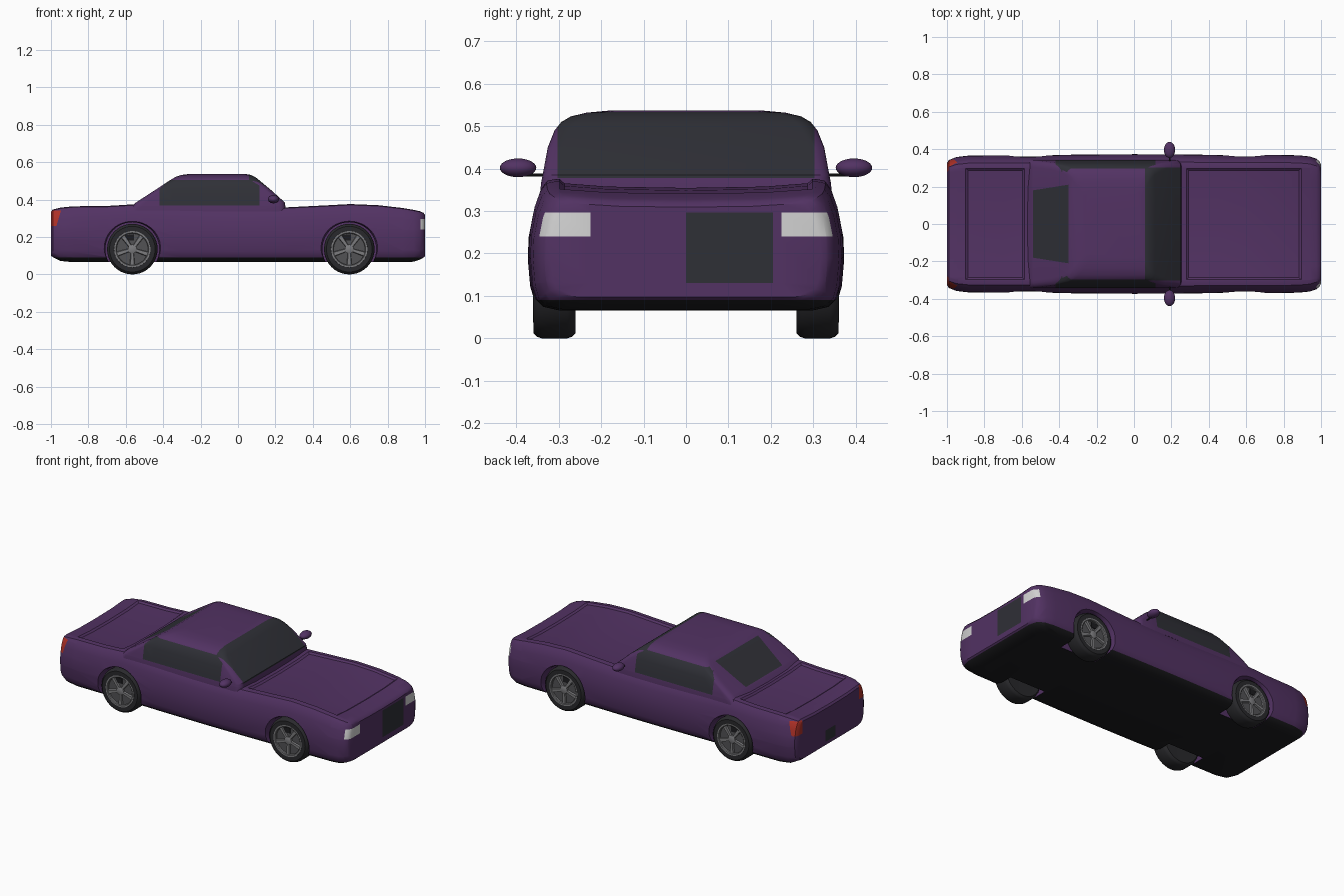
import bpy, bmesh, math
from mathutils import Vector

cube = bpy.data.objects.get("Cube")
if cube:
    bpy.data.objects.remove(cube, do_unlink=True)


def material(name, r, g, b):
    m = bpy.data.materials.new(name)
    m.use_nodes = True
    m.diffuse_color = (r, g, b, 1)
    node = next(n for n in m.node_tree.nodes if n.type == 'BSDF_PRINCIPLED')
    node.inputs["Base Color"].default_value = (r, g, b, 1)
    node.inputs["Roughness"].default_value = 0.6
    return m


purple = material("purple_paint", .085, .032, .125)
glass = material("dark_glass", .028, .029, .037)
black = material("black_trim", .012, .012, .014)
rubber = material("tyre_rubber", .022, .022, .025)
white = material("lamp_white", .65, .65, .65)
red = material("lamp_red", .42, .03, .02)
metal = material("wheel_metal", .2, .2, .21)
dark_metal = material("dark_metal", .085, .085, .09)


def loft(bm, rings):
    """Skin closed rings of equal length and cap both ends."""
    loops = [[bm.verts.new(p) for p in ring] for ring in rings]
    n = len(loops[0])
    for a, b in zip(loops, loops[1:]):
        for i in range(n):
            j = (i + 1) % n
            bm.faces.new((a[i], a[j], b[j], b[i]))
    bm.faces.new(loops[0])
    bm.faces.new(loops[-1])
    bmesh.ops.recalc_face_normals(bm, faces=bm.faces[:])


def cut(bm, co, no, test=lambda c: True):
    """Add an edge line where a plane crosses the faces that pass the test."""
    faces = [f for f in bm.faces if test(f.calc_center_median())]
    geom = set(faces)
    for f in faces:
        geom.update(f.edges)
        geom.update(f.verts)
    bmesh.ops.bisect_plane(bm, geom=list(geom), plane_co=co, plane_no=no, dist=1e-5)


def finish(bm, name, *mats):
    mesh = bpy.data.meshes.new(name)
    bm.normal_update()
    bm.to_mesh(mesh)
    bm.free()
    for m in mats:
        mesh.materials.append(m)
    ob = bpy.data.objects.new(name, mesh)
    bpy.context.collection.objects.link(ob)
    return ob


def smooth(ob, angle=32):
    bpy.ops.object.select_all(action='DESELECT')
    ob.select_set(True)
    bpy.context.view_layer.objects.active = ob
    bpy.ops.object.shade_smooth_by_angle(angle=math.radians(angle))


def lathe(bm, profile, cx, cz, side, steps=40):
    """Revolve (radius, y) points about a sideways axis."""
    turns = [2 * math.pi * i / steps for i in range(steps)]
    loft(bm, [[(cx + r * math.cos(a), side * y, cz + r * math.sin(a)) for a in turns]
              for r, y in profile])


# Body shell: one half section swept through stations of x, half width, bottom, top
half = [(.8, 0), (.91, .03), (.96, .09), (.985, .2), (1, .42), (.995, .6), (.965, .8),
        (.93, .92), (.89, .985), (.83, 1), (.5, .97)]
section = [(0, 0)] + half + [(0, .96)] + [(-f, t) for f, t in reversed(half)]
stations = [(-1, .325, .1, .335), (-.99, .342, .092, .347), (-.95, .358, .072, .357),
            (-.88, .366, .065, .364), (-.7, .367, .065, .366), (-.55, .366, .065, .375),
            (-.3, .371, .065, .362), (0, .373, .065, .353), (.25, .372, .065, .358),
            (.45, .369, .065, .368), (.6, .368, .065, .376), (.75, .37, .065, .37),
            (.88, .367, .065, .355), (.94, .361, .068, .345), (.975, .349, .08, .337),
            (.992, .335, .09, .329), (1, .318, .097, .318)]
bm = bmesh.new()
loft(bm, [[(x, f * w, zb + t * (zt - zb)) for f, t in section] for x, w, zb, zt in stations])

# Edge lines for floor, lamps, grille and number plate
nose = lambda c: c.x > .9
tail = lambda c: c.x < -.9
cut(bm, (0, 0, .09), (0, 0, 1))
for z in (.13, .24, .297):
    cut(bm, (0, 0, z), (0, 0, 1), nose)
for y in (-.33, -.225, 0, .205, .225, .33):
    cut(bm, (0, y, 0), (0, 1, 0), nose)
for z in (.12, .19, .26, .342):
    cut(bm, (0, 0, z), (0, 0, 1), tail)
for y in (-.28, -.05, .05, .28):
    cut(bm, (0, y, 0), (0, 1, 0), tail)
cut(bm, (-.945, 0, .345), (1, 0, -.3), tail)

for f in bm.faces:
    c = f.calc_center_median()
    if c.z < .09:
        f.material_index = 1
    elif c.x > .97 and .24 < c.z < .297 and abs(c.y) > .225:
        f.material_index = 2
    elif c.x > .995 and .13 < c.z < .297 and 0 < c.y < .205:
        f.material_index = 3
    elif .26 < c.z < .342 and abs(c.y) > .28 and c.x < -.945 + .3 * (c.z - .345):
        f.material_index = 4
    elif c.x < -.995 and .12 < c.z < .19 and abs(c.y) < .05:
        f.material_index = 3

# Recessed bonnet and boot panels
for x0, x1 in ((.28, .895), (-.9, -.585)):
    top = lambda c: c.z > .31 and x0 - .3 < c.x < x1 + .2
    for x in (x0, x1):
        cut(bm, (x, 0, 0), (1, 0, 0), top)
    for y in (-.298, .298):
        cut(bm, (0, y, 0), (0, 1, 0), top)
    bm.normal_update()
    panel = [f for f in bm.faces if f.normal.z > .7 and x0 < f.calc_center_median().x < x1
             and abs(f.calc_center_median().y) < .298]
    bmesh.ops.inset_region(bm, faces=panel, thickness=.012, depth=-.009, use_even_offset=True)
body = finish(bm, "body", purple, black, white, glass, red)

# Wheel arches with a flared lip
axles = (-.565, .595)
hub_z = .135
for cx in axles:
    for side in (-1, 1):
        bm = bmesh.new()
        lathe(bm, [(.144, .22), (.144, .345), (.164, .4)], cx, hub_z, side, 48)
        cutter = finish(bm, "arch_cutter", purple)
        cutter.hide_render = True
        mod = body.modifiers.new("arch", 'BOOLEAN')
        mod.operation = 'DIFFERENCE'
        mod.solver = 'EXACT'
        mod.object = cutter
        bpy.context.view_layer.objects.active = body
        bpy.ops.object.modifier_apply(modifier=mod.name)
        bpy.data.objects.remove(cutter, do_unlink=True)
smooth(body)


# Cabin: rounded rectangles stacked by height, rear x, front x, half width
def rounded(z, xr, xf, w, r=.035):
    ring = []
    for i, (x, y) in enumerate(((xf, w), (xr, w), (xr, -w), (xf, -w))):
        cx, cy = x - math.copysign(r, x - (xr + xf) / 2), y - math.copysign(r, y)
        for k in range(5):
            a = math.radians(90 * i + 22.5 * k)
            ring.append((cx + r * math.cos(a), cy + r * math.sin(a), z))
    return ring


levels = [(.335, -.59, .255, .344), (.365, -.567, .253, .342), (.385, -.545, .25, .338),
          (.45, -.445, .178, .326), (.49, -.385, .13, .31), (.51, -.353, .106, .294),
          (.523, -.33, .088, .272), (.532, -.3, .068, .235), (.537, -.26, .04, .18)]
bm = bmesh.new()
loft(bm, [rounded(*level) for level in levels])

# Window edge lines
for x in (-.54, -.42, -.35, .06, .115):
    cut(bm, (x, 0, 0), (1, 0, 0))
for z in (.368, .378, .505):
    cut(bm, (0, 0, z), (0, 0, 1))
for s in (-1, 1):
    cut(bm, (0, .303 * s, 0), (0, 1, 0), lambda c: c.x > .06)
    cut(bm, (-.54, .18 * s, 0), (.16, -s, 0), lambda c: c.x < -.35)
cut(bm, (-.42, 0, .455), (1, 0, -1), lambda c: abs(c.y) > .27)
cut(bm, (.115, 0, .475), (.6, 0, 1), lambda c: abs(c.y) > .27)
for f in bm.faces:
    c = f.calc_center_median()
    windscreen = c.x > .06 and abs(c.y) < .303 and c.z > .378
    rear = -.54 < c.x < -.35 and abs(c.y) < .18 + .16 * (c.x + .54) and c.z > .36
    side = (-.42 < c.x < .115 and .368 < c.z < .505 and abs(c.y) > .28
            and c.z - .455 < c.x + .42 and c.z - .475 < .6 * (.115 - c.x))
    f.material_index = int(windscreen or rear or side)
smooth(finish(bm, "cabin", purple, glass))

# Wheels and door mirrors on both sides
for side, label in ((-1, "right"), (1, "left")):
    for cx, end in zip(axles, ("rear", "front")):
        def part(name, mat, profile):
            bm = bmesh.new()
            lathe(bm, profile, cx, hub_z, side)
            smooth(finish(bm, f"{end}_{label}_{name}", mat))

        part("tyre", rubber, [(.09, .262), (.122, .26), (.131, .268), (.135, .28), (.135, .34),
                              (.131, .352), (.122, .36), (.096, .36), (.09, .345)])
        part("rim_dish", dark_metal, [(.092, .335), (.09, .347)])
        part("rim_lip", metal, [(.084, .34), (.084, .357), (.088, .361), (.097, .361),
                                (.099, .355), (.097, .34), (.084, .34)])
        part("hub", metal, [(.024, .34), (.024, .358), (.018, .361)])

        # Five tapered spokes
        bm = bmesh.new()
        for k in range(5):
            a = math.radians(270 + 72 * k)
            out, across = Vector((math.cos(a), 0, math.sin(a))), Vector((-math.sin(a), 0, math.cos(a)))
            centre = Vector((cx, 0, hub_z))
            loft(bm, [[centre + out * r + across * u * w + Vector((0, side * y, 0))
                       for u, y in ((-1, .343), (1, .343), (.7, .358), (-.7, .358))]
                      for r, w in ((.01, .009), (.086, .014))])
        finish(bm, f"{end}_{label}_spokes", metal)

        # Brake caliper behind the spokes
        bm = bmesh.new()
        loft(bm, [[(cx + x, side * y, hub_z + z) for x, z in
                   ((-.05, .045), (.01, .045), (.01, .08), (-.035, .075))] for y in (.342, .35)])
        finish(bm, f"{end}_{label}_caliper", black)

    bm = bmesh.new()
    bmesh.ops.create_uvsphere(bm, u_segments=24, v_segments=14, radius=1)
    bmesh.ops.scale(bm, vec=(.03, .043, .022), verts=bm.verts)
    bmesh.ops.translate(bm, vec=(.19, side * .396, .402), verts=bm.verts)
    smooth(finish(bm, f"{label}_mirror", purple))
    bm = bmesh.new()
    lathe(bm, [(.004, .32), (.004, .395)], .19, .385, side, 10)
    smooth(finish(bm, f"{label}_mirror_stalk", black))
